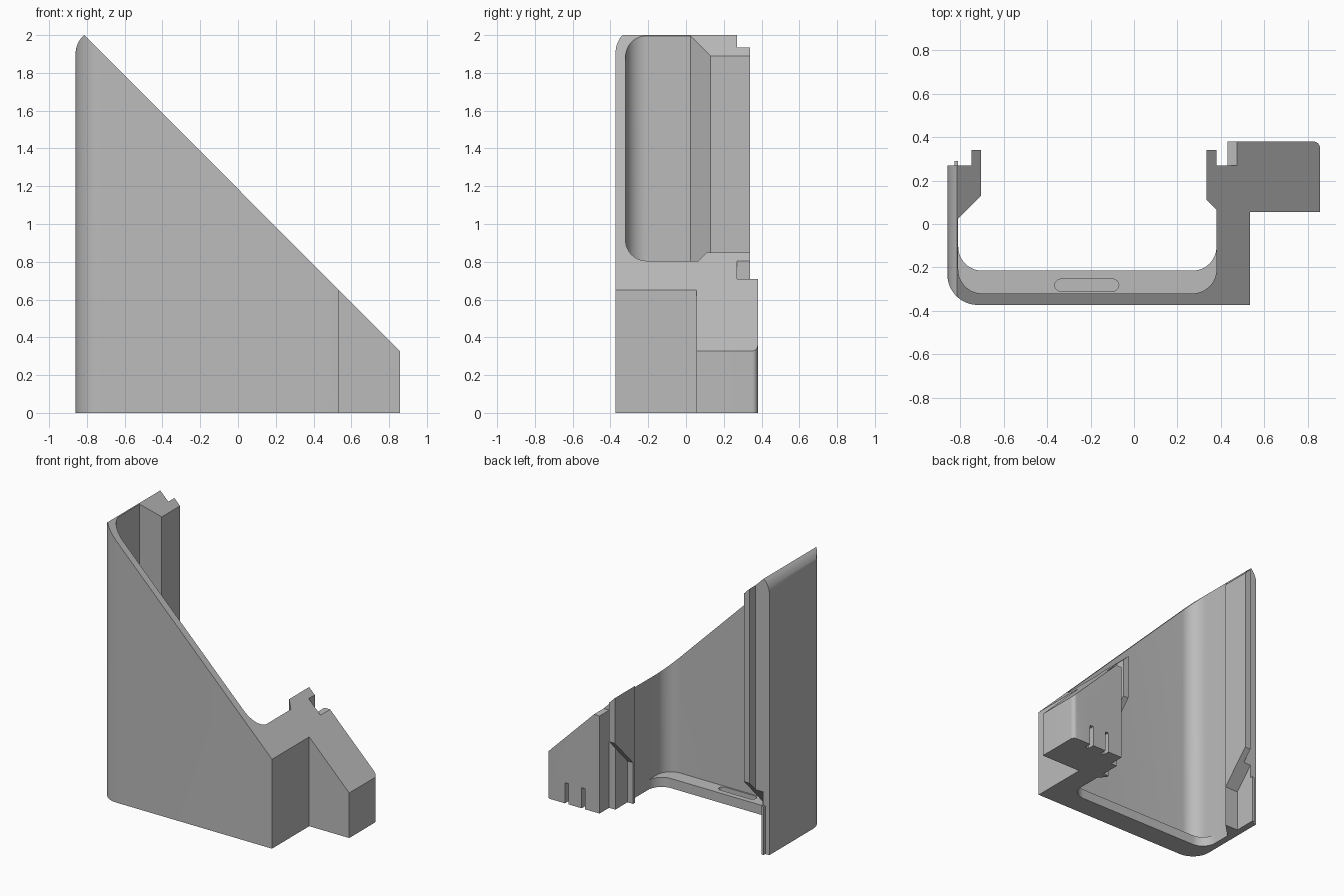
import bpy, bmesh, math
from mathutils import Vector

cube = bpy.data.objects.get("Cube")
if cube:
    bpy.data.objects.remove(cube, do_unlink=True)

grey = bpy.data.materials.new("plain grey")
grey.use_nodes = True
grey.diffuse_color = (0.5, 0.5, 0.5, 1)
grey.node_tree.nodes["Principled BSDF"].inputs["Base Color"].default_value = (0.5, 0.5, 0.5, 1)


def arc(cx, cy, r, start, end, steps=12):
    """Points on a circular arc, angles in degrees."""
    angles = [math.radians(start + (end - start) * i / steps) for i in range(steps + 1)]
    return [(cx + r * math.cos(a), cy + r * math.sin(a)) for a in angles]


def prism(name, outline, axis, low, high):
    """Extrude a 2D outline along one axis; remaining axes keep their order."""
    def place(p, h):
        c = list(p)
        c.insert("xyz".index(axis), h)
        return Vector(c)
    bm = bmesh.new()
    base = bm.faces.new([bm.verts.new(place(p, low)) for p in outline])
    out = bmesh.ops.extrude_face_region(bm, geom=[base])
    shift = place((0, 0), high - low)
    bmesh.ops.translate(bm, vec=shift, verts=[v for v in out["geom"] if isinstance(v, bmesh.types.BMVert)])
    bmesh.ops.recalc_face_normals(bm, faces=bm.faces)
    mesh = bpy.data.meshes.new(name)
    bm.to_mesh(mesh)
    bm.free()
    mesh.materials.append(grey)
    obj = bpy.data.objects.new(name, mesh)
    bpy.context.scene.collection.objects.link(obj)
    return obj


def box(name, x, y, z):
    return prism(name, [(x[0], y[0]), (x[1], y[0]), (x[1], y[1]), (x[0], y[1])], "z", *z)


def boolean(target, tool, operation):
    mod = target.modifiers.new(tool.name, "BOOLEAN")
    mod.operation = operation
    mod.solver = "EXACT"
    mod.object = tool
    tool.hide_render = True
    tool.hide_viewport = True


def finish(obj):
    """Apply the modifiers and smooth only the rounded parts."""
    bpy.context.view_layer.update()
    graph = bpy.context.evaluated_depsgraph_get()
    mesh = bpy.data.meshes.new_from_object(obj.evaluated_get(graph))
    obj.modifiers.clear()
    obj.data = mesh
    bpy.ops.object.select_all(action="DESELECT")
    obj.select_set(True)
    bpy.context.view_layer.objects.active = obj
    bpy.ops.object.shade_smooth_by_angle(angle=math.radians(25))


# Wall plan: outer shell, stepped end block and two hooked rails
plan = [(-0.86, 0.27)] + arc(-0.72, -0.233, 0.14, 180, 270)
plan += [(0.535, -0.373), (0.535, 0.055), (0.857, 0.055)]
plan += arc(0.827, 0.35, 0.03, 0, 90, 6)
plan += [(0.43, 0.38), (0.43, 0.27), (0.38, 0.27), (0.38, 0.34), (0.335, 0.34), (0.335, 0.11), (0.38, 0.065)]
plan += arc(0.27, -0.21, 0.11, 0, -90) + arc(-0.70, -0.21, 0.11, 270, 180)
plan += [(-0.81, 0.025), (-0.705, 0.13), (-0.705, 0.34), (-0.75, 0.34), (-0.75, 0.27)]
bracket = prism("bracket_wall", plan, "z", 0, 2.2)

# Sloping top with a rounded peak
side = [(-0.9, -0.1), (-0.9, 1.9)] + arc(-0.726, 1.9, 0.134, 180, 131.5)
side += [(0.9, 0.285), (0.9, -0.1)]
boolean(bracket, prism("slope_cutter", side, "y", -1, 1), "INTERSECT")

# Flat step beside the rail gap
boolean(bracket, box("step_cutter", (0.42, 0.478), (0.27, 0.5), (0.71, 1.2)), "DIFFERENCE")

# Slanted lower ends of both rails
ramp = [(0.13, -0.1), (0.13, 0.3), (0.5, 0.69), (0.5, -0.1)]
boolean(bracket, prism("left_rail_cutter", ramp, "x", -0.81, -0.6), "DIFFERENCE")
boolean(bracket, prism("right_rail_cutter", ramp, "x", 0.2, 0.38), "DIFFERENCE")

# Two narrow slots at the foot of the end block
for i, x in enumerate((0.56, 0.695)):
    boolean(bracket, box(f"foot_slot_cutter_{i}", (x - 0.014, x + 0.014), (0.33, 0.5), (-0.1, 0.15)), "DIFFERENCE")
finish(bracket)

# Floor lip with rounded ends and a blind groove
lip_plan = arc(-0.70, -0.21, 0.113, 180, 270) + arc(0.27, -0.21, 0.113, 270, 360)
lip_plan += arc(0.27, -0.105, 0.11, 0, -90) + arc(-0.70, -0.105, 0.11, 270, 180)
lip = prism("floor_lip", lip_plan, "z", 0, 0.07)
groove = arc(-0.337, -0.282, 0.028, 90, 270) + arc(-0.098, -0.282, 0.028, -90, 90)
boolean(lip, prism("groove_cutter", groove, "z", 0.03, 0.2), "DIFFERENCE")
finish(lip)

# Small locating tab on the free wall edge
box("locating_tab", (-0.828, -0.81), (0.26, 0.29), (0, 0.35))
